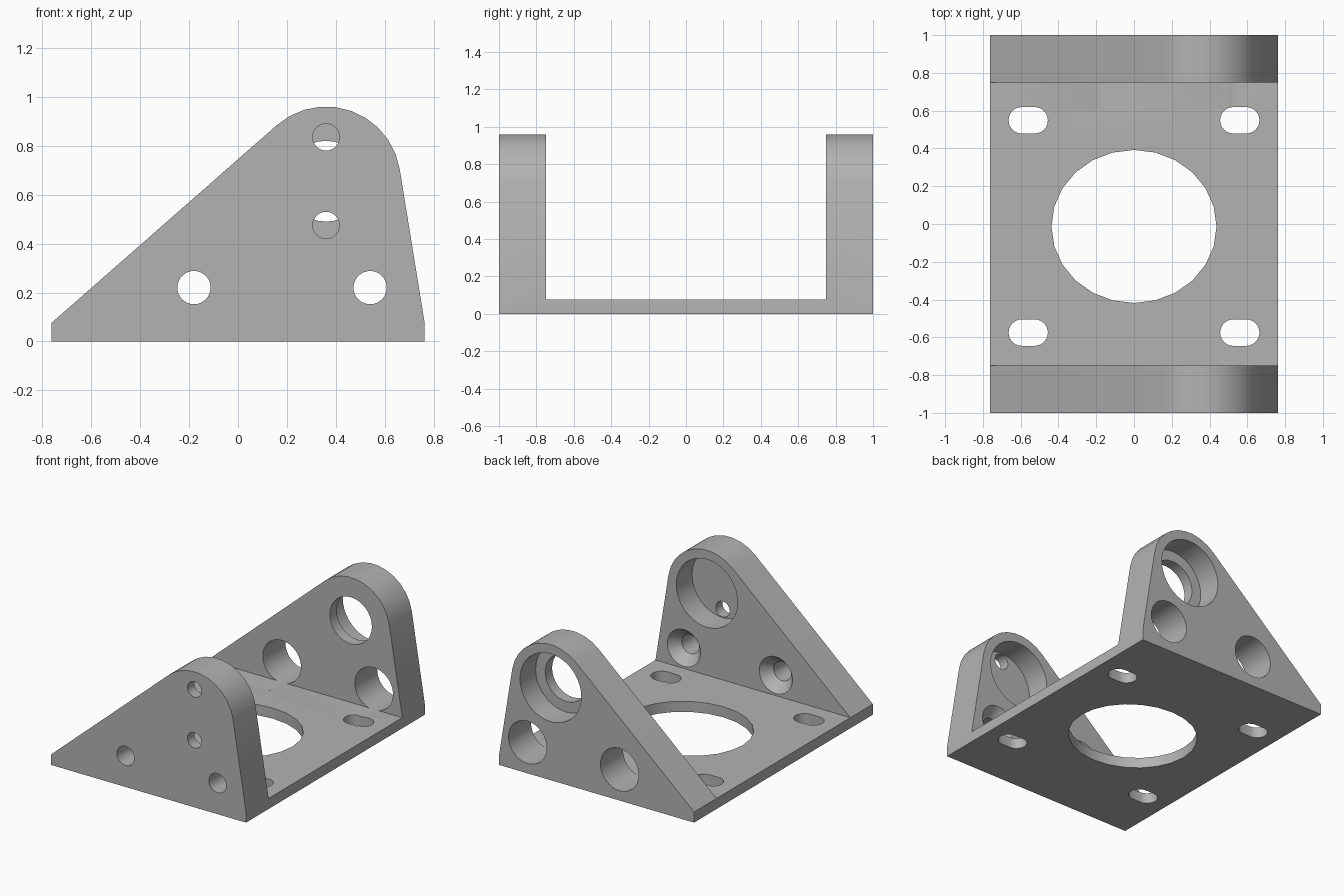
import bpy
import math
from math import cos, sin, pi, radians
from mathutils import Vector

old = bpy.data.objects.get("Cube")
if old:
    bpy.data.objects.remove(old, do_unlink=True)

# One grey metal material
grey = bpy.data.materials.new("grey_metal")
grey.use_nodes = True
colour = (0.45, 0.45, 0.45, 1)
grey.diffuse_color = colour
grey.node_tree.nodes["Principled BSDF"].inputs["Base Color"].default_value = colour


def loft(name, start, end):
    """Closed solid between two matching rings of points."""
    n = len(start)
    faces = [list(range(n))[::-1], list(range(n, 2 * n))]
    faces += [(i, (i + 1) % n, n + (i + 1) % n, n + i) for i in range(n)]
    mesh = bpy.data.meshes.new(name)
    mesh.from_pydata(start + end, [], faces)
    mesh.materials.append(grey)
    obj = bpy.data.objects.new(name, mesh)
    bpy.context.collection.objects.link(obj)
    bpy.context.view_layer.objects.active = obj
    bpy.ops.object.mode_set(mode="EDIT")
    bpy.ops.mesh.select_all(action="SELECT")
    bpy.ops.mesh.normals_make_consistent(inside=False)
    bpy.ops.object.mode_set(mode="OBJECT")
    return obj


def along_y(name, outline, y0, y1):
    return loft(name, [(x, y0, z) for x, z in outline], [(x, y1, z) for x, z in outline])


def along_z(name, outline, z0, z1):
    return loft(name, [(x, y, z0) for x, y in outline], [(x, y, z1) for x, y in outline])


def circle(cx, cy, rx, ry=None, n=32):
    ry = ry or rx
    return [(cx + rx * cos(2 * pi * i / n), cy + ry * sin(2 * pi * i / n)) for i in range(n)]


def cut(target, cutter):
    mod = target.modifiers.new("cut", "BOOLEAN")
    mod.operation = "DIFFERENCE"
    mod.solver = "EXACT"
    mod.object = cutter
    bpy.context.view_layer.objects.active = target
    bpy.ops.object.modifier_apply(modifier=mod.name)
    bpy.data.objects.remove(cutter, do_unlink=True)


# Side outline: sloped gusset with a rounded head tangent to both edges
HALF, PLATE, R = 0.763, 0.075, 0.305
head = Vector((0.36, 0.655))


def tangent_angle(corner, side):
    d = Vector(corner) - head
    return math.atan2(d.y, d.x) + side * math.acos(R / d.length)


a0 = tangent_angle((HALF, PLATE), 1)
a1 = tangent_angle((-HALF, PLATE), -1) % (2 * pi)
steps = 10
arc = [(head.x + R * cos(a0 + (a1 - a0) * i / steps),
        head.y + R * sin(a0 + (a1 - a0) * i / steps)) for i in range(steps + 1)]
outline = [(-HALF, 0), (HALF, 0), (HALF, PLATE)] + arc + [(-HALF, PLATE)]
bracket = along_y("mounting_bracket", outline, -1, 1)

# Channel between the two upright walls, leaving the base plate
FRONT, BACK = -0.748, 0.748
channel = [(-1, FRONT), (1, FRONT), (1, BACK), (-1, BACK)]
cut(bracket, along_z("channel_cutter", channel, PLATE, 1.2))

# Base plate: large oval opening and four slots
MID = -0.013
cut(bracket, along_z("opening_cutter", circle(0, MID, 0.437, 0.405, 24), -0.1, 0.2))
for sx in (-1, 1):
    for sy in (-1, 1):
        cx, cy = sx * 0.56, MID + sy * 0.562
        slot = [(cx + side * 0.034 + 0.07 * cos(a), cy + 0.07 * sin(a))
                for side, first in ((1, -90), (-1, 90))
                for a in (radians(first + 15 * i) for i in range(13))]
        cut(bracket, along_z("slot_cutter", slot, -0.1, 0.2))

# Front wall: blind pocket and two small holes in its floor
cut(bracket, along_y("pocket_cutter", circle(*head, 0.24, n=40), -0.925, -0.6))
for dz in (-0.18, 0.18):
    cut(bracket, along_y("pin_cutter", circle(head.x, head.y + dz, 0.055, n=24), -1.1, -0.85))

# Back wall: stepped bore, wide from the outside
cut(bracket, along_y("bore_cutter", circle(*head, 0.165), 0.6, 0.96))
cut(bracket, along_y("counterbore_cutter", circle(*head, 0.24, n=40), 0.825, 1.1))

# Lower screw holes: countersunk in the front wall, access holes in the back
for x in (-0.18, 0.54):
    cut(bracket, along_y("screw_cutter", circle(x, 0.22, 0.068), -1.1, -0.6))
    sink = loft("countersink_cutter",
                [(px, -0.82, pz) for px, pz in circle(x, 0.22, 0.068)],
                [(px, FRONT + 0.001, pz) for px, pz in circle(x, 0.22, 0.131)])
    cut(bracket, sink)
    cut(bracket, along_y("access_cutter", circle(x, 0.22, 0.15), 0.6, 1.1))

# Smooth curved faces, keep hard edges
bpy.ops.object.select_all(action="DESELECT")
bracket.select_set(True)
bpy.context.view_layer.objects.active = bracket
bpy.ops.object.shade_smooth_by_angle(angle=radians(30))
